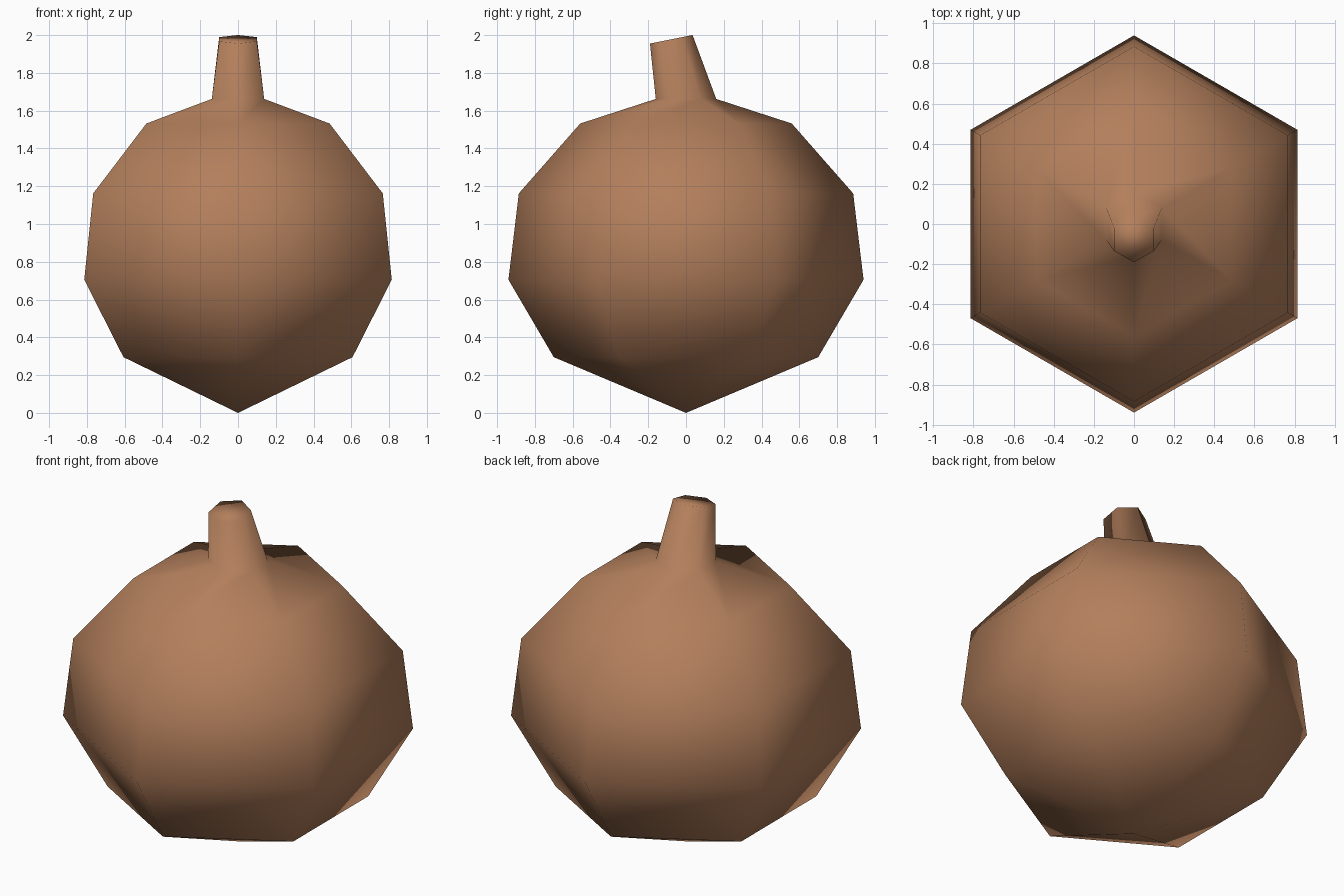
import bpy
import bmesh
from math import cos, sin, tau, radians
from mathutils import Vector, Matrix

cube = bpy.data.objects.get("Cube")
if cube:
    bpy.data.objects.remove(cube, do_unlink=True)

SIDES = 6

# One warm brown for the whole gourd
brown = bpy.data.materials.new("warm brown")
brown.use_nodes = True
color = (0.45, 0.212, 0.106, 1)
brown.diffuse_color = color
brown.node_tree.nodes["Principled BSDF"].inputs["Base Color"].default_value = color


def add_ring(bm, radius, center, tilt=0):
    """Six-sided ring with corners on the front and back, tilted around x."""
    turn = Matrix.Rotation(radians(tilt), 3, 'X')
    ring = []
    for i in range(SIDES):
        a = tau * i / SIDES
        corner = Vector((radius * sin(a), -radius * cos(a), 0))
        ring.append(bm.verts.new(turn @ corner + Vector(center)))
    return ring


bm = bmesh.new()

# Round body, from the lower bulge up to the foot of the stem
profile = [(0.70, 0.295), (0.94, 0.705), (0.885, 1.162), (0.56, 1.532), (0.16, 1.662)]
rings = [add_ring(bm, r, (0, 0, z)) for r, z in profile]

# Stem tip, leaning towards the front
rings.append(add_ring(bm, 0.115, (0, -0.078, 1.978), tilt=11.3))

# Side walls
for low, high in zip(rings, rings[1:]):
    for i in range(SIDES):
        j = (i + 1) % SIDES
        bm.faces.new((low[i], low[j], high[j], high[i]))

# Pointed bottom and cut stem end
point = bm.verts.new((0, 0, 0))
for i in range(SIDES):
    bm.faces.new((point, rings[0][(i + 1) % SIDES], rings[0][i]))
bm.faces.new(rings[-1])

bmesh.ops.recalc_face_normals(bm, faces=bm.faces)
for face in bm.faces:
    face.smooth = True

mesh = bpy.data.meshes.new("gourd")
bm.to_mesh(mesh)
bm.free()
mesh.materials.append(brown)
gourd = bpy.data.objects.new("gourd", mesh)
bpy.context.collection.objects.link(gourd)
